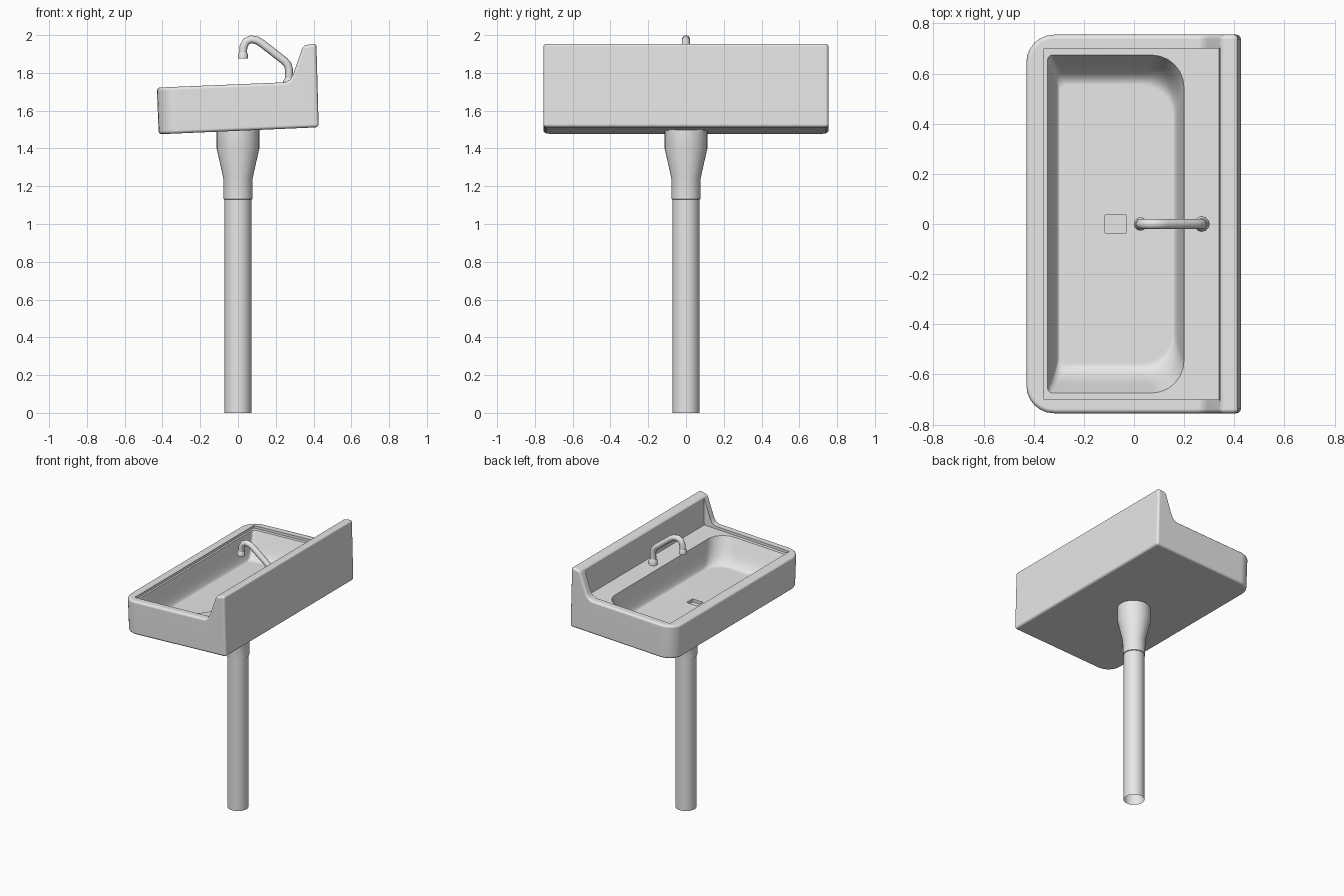
import bpy, bmesh, math

if "Cube" in bpy.data.objects:
    bpy.data.objects.remove(bpy.data.objects["Cube"], do_unlink=True)

TILT = 0.04  # the whole basin leans slightly towards its open side

grey = bpy.data.materials.new("plain_grey")
grey.use_nodes = True
GREY = (0.8, 0.8, 0.8, 1)
grey.diffuse_color = GREY
grey.node_tree.nodes["Principled BSDF"].inputs["Base Color"].default_value = GREY


def add_object(name, bm):
    bmesh.ops.recalc_face_normals(bm, faces=bm.faces)
    mesh = bpy.data.meshes.new(name)
    bm.to_mesh(mesh)
    bm.free()
    mesh.materials.append(grey)
    obj = bpy.data.objects.new(name, mesh)
    bpy.context.scene.collection.objects.link(obj)
    return obj


def smooth(obj, degrees=35):
    bpy.ops.object.select_all(action='DESELECT')
    obj.select_set(True)
    bpy.context.view_layer.objects.active = obj
    bpy.ops.object.shade_smooth_by_angle(angle=math.radians(degrees))


def loft(rings, caps=True):
    """Skin a list of equal-length point rings."""
    bm = bmesh.new()
    loops = [[bm.verts.new(p) for p in ring] for ring in rings]
    n = len(loops[0])
    for a, b in zip(loops, loops[1:]):
        for i in range(n):
            j = (i + 1) % n
            bm.faces.new((a[i], a[j], b[j], b[i]))
    if caps:
        bm.faces.new(loops[0])
        bm.faces.new(loops[-1])
    return bm


def side_prism(profile, half_width):
    """Extrude an x-z profile along y."""
    return loft([[(x, y, z) for x, z in profile] for y in (-half_width, half_width)])


def turned(name, profile, x=0, sides=32, caps=True):
    """Revolve (radius, height) points about a vertical axis."""
    turn = [math.tau * i / sides for i in range(sides)]
    rings = [[(x + r * math.cos(a), r * math.sin(a), z) for a in turn] for r, z in profile]
    obj = add_object(name, loft(rings, caps))
    smooth(obj)
    return obj


def basin_ring(x0, x1, half_y, r_front, r_back, z, steps=6):
    """Rounded rectangle with different front and back corner radii."""
    corners = [(x1, 1, r_back, 0), (x0, 1, r_front, 1),
               (x0, -1, r_front, 2), (x1, -1, r_back, 3)]
    ring = []
    for cx, sy, r, quarter in corners:
        ox = cx - r if cx == x1 else cx + r
        oy = sy * (half_y - r)
        for i in range(steps + 1):
            a = (quarter + i / steps) * math.pi / 2
            x = ox + r * math.cos(a)
            ring.append((x, oy + r * math.sin(a), z + TILT * x))
    return ring


# Outer body with raised backsplash and swept-up side rims
body_profile = [(-0.42, 1.475), (-0.43, 1.722), (0.25, 1.75), (0.275, 1.764),
                (0.292, 1.793), (0.345, 1.944), (0.415, 1.957), (0.427, 1.512)]
bm = side_prism(body_profile, 0.755)
front_corners = [e for e in bm.edges if all(v.co.x < -0.4 for v in e.verts)
                 and e.verts[0].co.y == e.verts[1].co.y]
bmesh.ops.bevel(bm, geom=front_corners, offset=0.11, segments=6,
                profile=0.5, affect='EDGES')
body = add_object("sink_body", bm)
bevel = body.modifiers.new("rounded_edges", 'BEVEL')
bevel.width = 0.017
bevel.segments = 3
bevel.limit_method = 'ANGLE'
bevel.angle_limit = math.radians(40)
bevel.use_clamp_overlap = False

# Sunken deck inside the rim
deck = add_object("deck_cutter", side_prism(
    [(-0.36, 1.706), (0.34, 1.734), (0.345, 2.2), (-0.36, 2.2)], 0.70))

# Basin hollow: (inset fraction, depth fraction) from rim to floor
rings = []
for inset, depth in [(0, -0.5), (0, 0), (0.3, 0.45), (0.45, 0.7),
                     (0.65, 0.88), (0.82, 0.97), (1, 1)]:
    rings.append(basin_ring(-0.345 + 0.05 * inset, 0.20 - 0.045 * inset,
                            0.675 - 0.12 * inset, 0.02 + 0.01 * inset, 0.13,
                            1.722 - 0.182 * depth))
basin = add_object("basin_cutter", loft(rings))

# Square drain recess
drain = add_object("drain_cutter", side_prism(
    [(-0.115, 1.515), (-0.03, 1.515), (-0.03, 1.6), (-0.115, 1.6)], 0.035))

for cutter in (deck, basin, drain):
    cutter.hide_render = True
    cut = body.modifiers.new(cutter.name, 'BOOLEAN')
    cut.operation = 'DIFFERENCE'
    cut.solver = 'EXACT'
    cut.object = cutter


def bake(obj):
    """Replace an object's mesh by its evaluated result."""
    graph = bpy.context.evaluated_depsgraph_get()
    return bpy.data.meshes.new_from_object(obj.evaluated_get(graph))


body_mesh = bake(body)
body.modifiers.clear()
body.data = body_mesh
for cutter in (deck, basin, drain):
    bpy.data.objects.remove(cutter, do_unlink=True)
smooth(body)
body.modifiers.new("even_shading", 'WEIGHTED_NORMAL').keep_sharp = True

# Hollow pedestal column with a flared head
turned("pedestal", [(0.071, 0), (0.071, 1.13), (0.076, 1.132), (0.077, 1.24),
                    (0.113, 1.40), (0.113, 1.50)], caps=False)

# Bent tap pipe
path = [(0.27, 1.735), (0.27, 1.82), (0.263, 1.845), (0.245, 1.864),
        (0.125, 1.957), (0.10, 1.972), (0.07, 1.978), (0.043, 1.966),
        (0.029, 1.938), (0.026, 1.885)]
curve = bpy.data.curves.new("tap_path", 'CURVE')
curve.dimensions = '3D'
curve.bevel_depth = 0.021
curve.bevel_resolution = 3
curve.use_fill_caps = True
spline = curve.splines.new('POLY')
spline.points.add(len(path) - 1)
for point, (x, z) in zip(spline.points, path):
    point.co = (x, 0, z, 1)
guide = bpy.data.objects.new("tap_guide", curve)
bpy.context.scene.collection.objects.link(guide)
pipe_mesh = bake(guide)
bpy.data.objects.remove(guide, do_unlink=True)
pipe_mesh.materials.clear()
pipe_mesh.materials.append(grey)
pipe = bpy.data.objects.new("tap_pipe", pipe_mesh)
bpy.context.scene.collection.objects.link(pipe)
smooth(pipe, 50)

# Collars at the tap's foot and spout
turned("tap_base", [(0.031, 1.725), (0.031, 1.755), (0.022, 1.772)], x=0.27, sides=12)
turned("tap_spout", [(0.027, 1.875), (0.027, 1.897), (0.021, 1.908)], x=0.026, sides=12)
